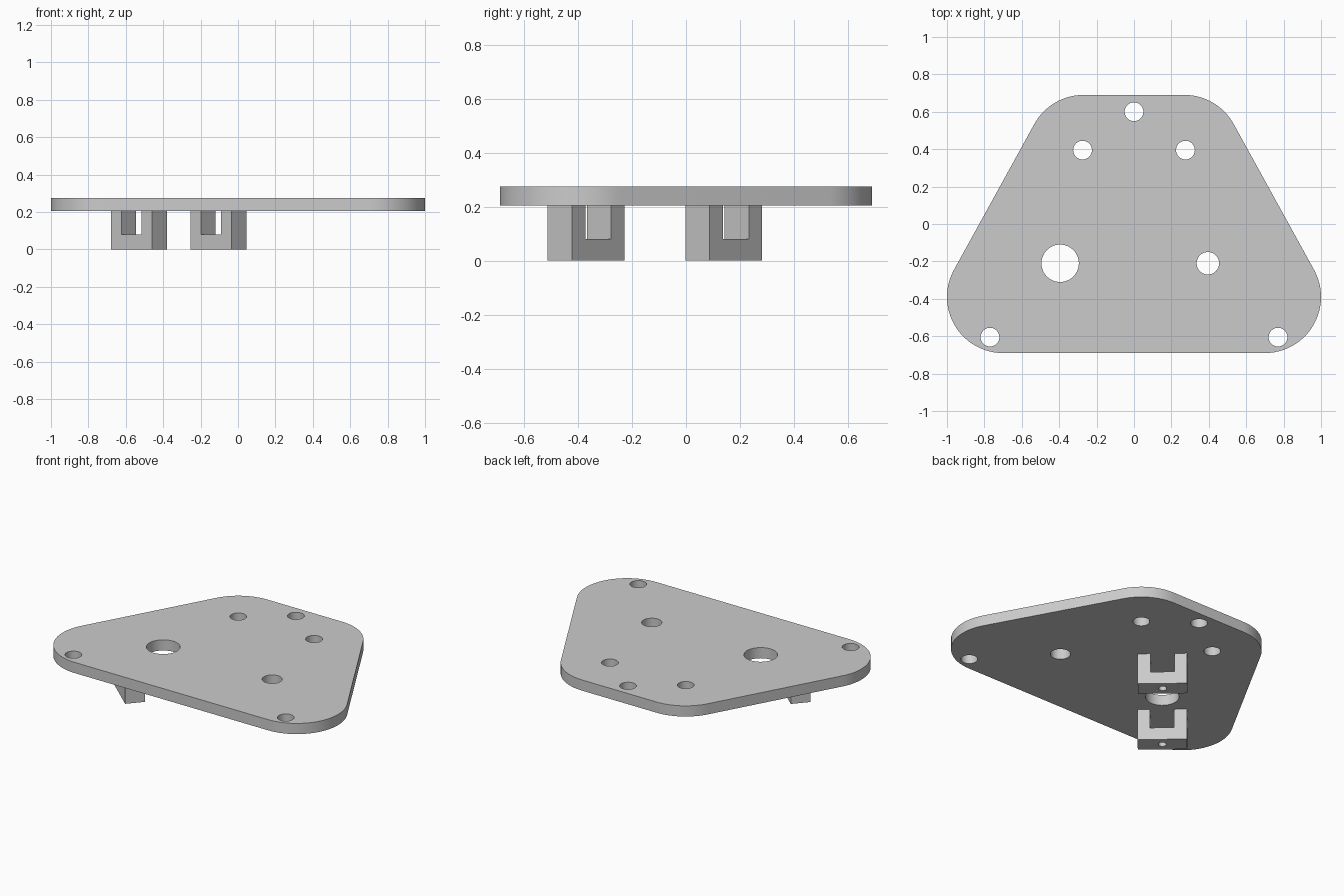
import bpy, bmesh, math
from mathutils import Matrix

if "Cube" in bpy.data.objects:
    bpy.data.objects.remove(bpy.data.objects["Cube"])

grey = bpy.data.materials.new("plain grey")
grey.diffuse_color = (0.6, 0.6, 0.6, 1)
grey.use_nodes = True
grey.node_tree.nodes["Principled BSDF"].inputs["Base Color"].default_value = grey.diffuse_color


def arc(cx, cy, r, a0, a1, n):
    """Points along an arc, angles in degrees."""
    return [(cx + r * math.cos(math.radians(a0 + (a1 - a0) * i / n)),
             cy + r * math.sin(math.radians(a0 + (a1 - a0) * i / n))) for i in range(n + 1)]


def circle(x, y, r):
    return arc(x, y, r, 0, 360, 48)[:-1]


def prism(name, loops, depth):
    """Filled outline with holes, extruded from local z = 0 to depth."""
    cu = bpy.data.curves.new(name, 'CURVE')
    cu.dimensions, cu.fill_mode, cu.extrude = '2D', 'BOTH', depth / 2
    for pts in loops:
        sp = cu.splines.new('POLY')
        sp.points.add(len(pts) - 1)
        for p, (x, y) in zip(sp.points, pts):
            p.co = (x, y, 0, 1)
        sp.use_cyclic_u = True
    tmp = bpy.data.objects.new(name + "_outline", cu)
    bpy.context.collection.objects.link(tmp)
    bpy.context.view_layer.update()
    me = bpy.data.meshes.new_from_object(tmp.evaluated_get(bpy.context.evaluated_depsgraph_get()))
    bpy.data.objects.remove(tmp)
    bm = bmesh.new()
    bm.from_mesh(me)
    bmesh.ops.remove_doubles(bm, verts=bm.verts, dist=1e-5)
    bmesh.ops.translate(bm, verts=bm.verts, vec=(0, 0, depth / 2))
    bmesh.ops.recalc_face_normals(bm, faces=bm.faces)
    bm.to_mesh(me)
    bm.free()
    me.materials.clear()
    me.materials.append(grey)
    ob = bpy.data.objects.new(name, me)
    bpy.context.collection.objects.link(ob)
    return ob


def smooth(ob):
    bpy.ops.object.select_all(action='DESELECT')
    ob.select_set(True)
    bpy.context.view_layer.objects.active = ob
    bpy.ops.object.shade_smooth_by_angle(angle=math.radians(30))


# Mounting plate: rounded trapezoid with drilled holes
PLATE_Z, PLATE_T, R = 0.205, 0.07, 0.3
slope = math.degrees(math.atan2(0.43, 0.78))
right = arc(0.70, -0.39, R, -90, slope, 24) + arc(0.27, 0.39, R, slope, 90, 16)
outline = right + [(-x, y) for x, y in reversed(right)]
holes = [(0, 0.6, 0.05), (-0.275, 0.395, 0.05), (0.275, 0.395, 0.05),
         (-0.77, -0.605, 0.05), (0.77, -0.605, 0.05),
         (-0.395, -0.21, 0.1), (0.395, -0.21, 0.06)]
plate = prism("mounting_plate", [outline] + [circle(*h) for h in holes], PLATE_T)
plate.location.z = PLATE_Z
smooth(plate)

# U-shaped brackets hanging under the plate, with a screw hole in the base
W, S, H, FLOOR, DEPTH = 0.147, 0.072, PLATE_Z, 0.08, 0.12
u_profile = [(-W, 0), (W, 0), (W, H), (S, H), (S, FLOOR), (-S, FLOOR), (-S, H), (-W, H)]
for name, x, y in (("front_bracket", -0.53, -0.37), ("rear_bracket", -0.105, 0.14)):
    bracket = prism(name, [u_profile], DEPTH)
    bracket.data.transform(Matrix.Rotation(math.radians(90), 4, 'X')
                           @ Matrix.Translation((0, 0, -DEPTH / 2)))
    drill = prism(name + "_drill", [circle(0, 0, 0.024)], 0.14)
    drill.location.z = -0.03
    cut = bracket.modifiers.new("screw hole", 'BOOLEAN')
    cut.operation, cut.solver, cut.object = 'DIFFERENCE', 'EXACT', drill
    bpy.context.view_layer.update()
    drilled = bpy.data.meshes.new_from_object(
        bracket.evaluated_get(bpy.context.evaluated_depsgraph_get()))
    bracket.modifiers.clear()
    bracket.data = drilled
    bpy.data.objects.remove(drill)
    bracket.location = (x, y, 0)
    bracket.rotation_euler.z = math.radians(-41.5)
    smooth(bracket)
